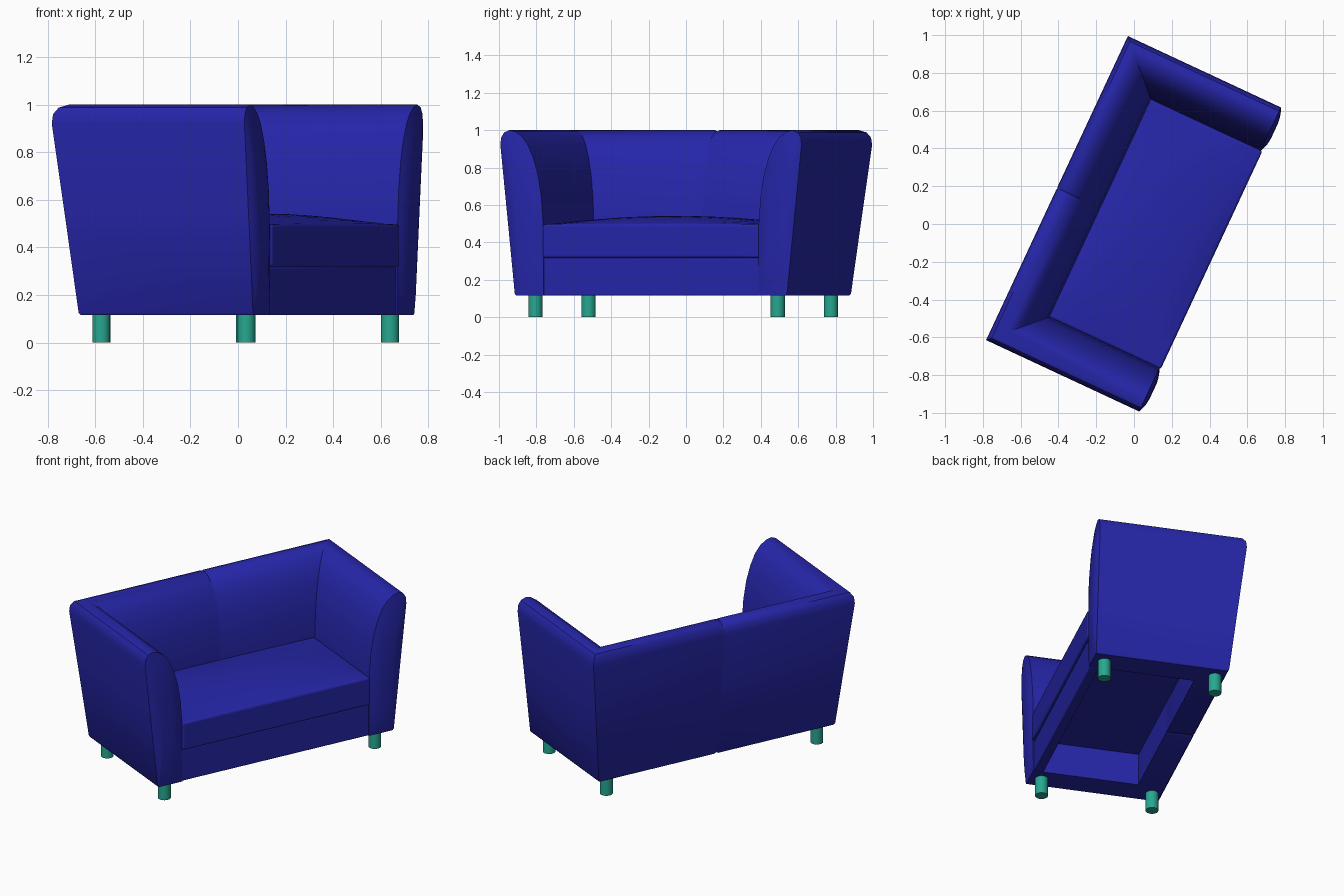
import bpy, bmesh, math

if "Cube" in bpy.data.objects:
    bpy.data.objects.remove(bpy.data.objects["Cube"])

TURN = math.radians(65)       # the whole sofa stands turned on the floor
HALF, BACK, FRONT = 0.89, 0.452, -0.444
FLOOR = 0.115                 # underside of the body


def material(name, rgb):
    m = bpy.data.materials.new(name)
    m.use_nodes = True
    m.diffuse_color = (*rgb, 1)
    m.node_tree.nodes["Principled BSDF"].inputs["Base Color"].default_value = (*rgb, 1)
    return m


BLUE = material("blue fabric", (0.019, 0.019, 0.4))
TEAL = material("teal legs", (0.02, 0.39, 0.28))


def finish(bm, name, mat, bevel=0):
    bmesh.ops.recalc_face_normals(bm, faces=bm.faces)
    me = bpy.data.meshes.new(name)
    bm.to_mesh(me)
    bm.free()
    ob = bpy.data.objects.new(name, me)
    bpy.context.collection.objects.link(ob)
    me.materials.append(mat)
    ob.rotation_euler.z = TURN
    if bevel:
        mod = ob.modifiers.new("soft edges", "BEVEL")
        mod.width, mod.segments, mod.limit_method = bevel, 3, "ANGLE"
        mod.angle_limit = math.radians(50)
    bpy.ops.object.select_all(action="DESELECT")
    ob.select_set(True)
    bpy.context.view_layer.objects.active = ob
    bpy.ops.object.shade_smooth_by_angle(angle=math.radians(35))
    return ob


def box(x0, x1, y0, y1, z0, z1):
    bm = bmesh.new()
    bmesh.ops.create_cube(bm, size=1)
    for v in bm.verts:
        v.co.x = x0 + (v.co.x + 0.5) * (x1 - x0)
        v.co.y = y0 + (v.co.y + 0.5) * (y1 - y0)
        v.co.z = z0 + (v.co.z + 0.5) * (z1 - z0)
    return bm


# Arms and back: one cross-section (inset, height) swept round three sides
PROFILE = [(0.095, FLOOR), (0.087, 0.125), (0.044, 0.53), (0.002, 0.92),
           (0.006, 0.96), (0.024, 0.988), (0.055, 1.0), (0.09, 0.992),
           (0.13, 0.965), (0.165, 0.92), (0.197, 0.85), (0.225, 0.755),
           (0.244, 0.64), (0.254, 0.5), (0.256, FLOOR)]
MID = (0.13, 0.55)


def scaled(k):
    return [(MID[0] + (d - MID[0]) * k, MID[1] + (z - MID[1]) * k) for d, z in PROFILE]


def arm_ring(side, k, bulge):
    return [(side * (HALF - d), FRONT - bulge, z) for d, z in scaled(k)]


def corner_ring(side):
    return [(side * (HALF - d), BACK - d, z) for d, z in PROFILE]


def back_ring(x, k):
    return [(x, BACK - d, z) for d, z in scaled(k)]


caps = [(0.35, 0.022), (0.6, 0.018), (0.82, 0.01), (1, 0)]
rings = [arm_ring(-1, k, b) for k, b in caps]
rings += [corner_ring(-1), back_ring(-0.012, 1), back_ring(0, 0.985),
          back_ring(0.012, 1), corner_ring(1)]
rings += [arm_ring(1, k, b) for k, b in reversed(caps)]

bm = bmesh.new()
loops = [[bm.verts.new(p) for p in ring] for ring in rings]
n = len(PROFILE)
for a, b in zip(loops, loops[1:]):
    for i in range(n):
        j = (i + 1) % n
        bm.faces.new((a[i], a[j], b[j], b[i]))
bm.faces.new(loops[0])
bm.faces.new(loops[-1])
finish(bm, "arms_and_back", BLUE)

# Front rail under the seat; the underside behind it stays open
finish(box(-0.637, 0.637, -0.44, -0.38, FLOOR, 0.318), "front_rail", BLUE, 0.008)

# Seat cushion with a gently domed top
X, Y0, Y1 = 0.637, -0.453, 0.205
bm = box(-X, X, Y0, Y1, 0.318, 0.497)
bmesh.ops.subdivide_edges(bm, edges=bm.edges[:], cuts=11, use_grid_fill=True)
for v in bm.verts:
    if v.co.z > 0.49:
        u = v.co.x / X
        w = (2 * v.co.y - Y0 - Y1) / (Y1 - Y0)
        v.co.z += 0.045 * max(0, (1 - u * u) * (1 - w * w)) ** 0.8
finish(bm, "seat_cushion", BLUE, 0.012)

# Four round legs
for side, x in (("right", -0.715), ("left", 0.715)):
    for end, y in (("front", -0.372), ("back", 0.301)):
        bm = bmesh.new()
        bmesh.ops.create_cone(bm, cap_ends=True, segments=24, radius1=0.038,
                              radius2=0.038, depth=0.12)
        bmesh.ops.translate(bm, verts=bm.verts, vec=(x, y, 0.06))
        finish(bm, f"{end}_{side}_leg", TEAL)
